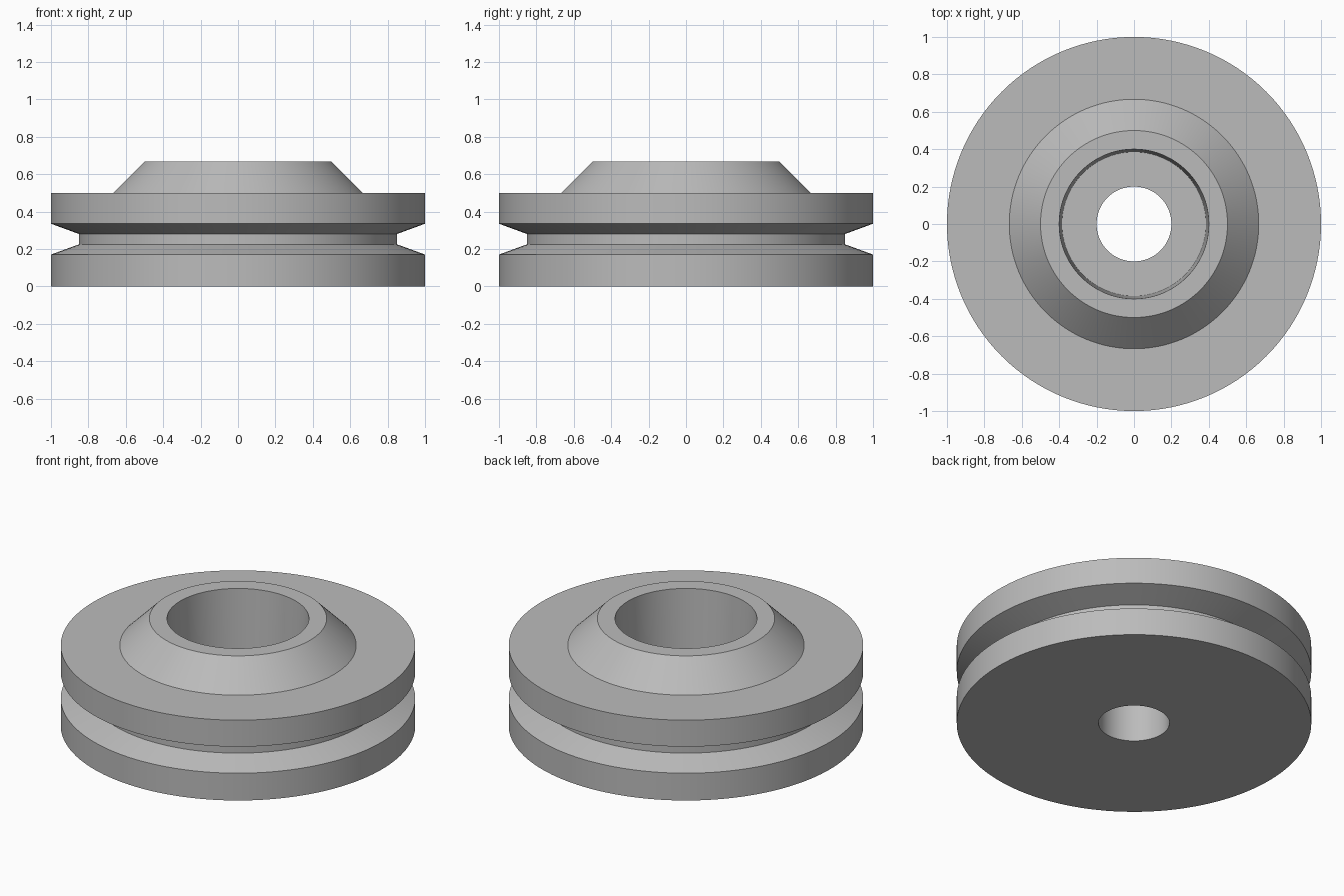
import bpy
import bmesh
import math
from mathutils import Matrix, Vector

cube = bpy.data.objects.get("Cube")
if cube:
    bpy.data.objects.remove(cube, do_unlink=True)

SEGMENTS = 128

# Single plain grey
grey = bpy.data.materials.new("plain grey")
grey.use_nodes = True
colour = (0.5, 0.5, 0.5, 1)
grey.diffuse_color = colour
grey.node_tree.nodes["Principled BSDF"].inputs["Base Color"].default_value = colour

# Closed half section as (radius, height), from the bore outwards
section = [
    (0.20, 0.00), (1.00, 0.00), (1.00, 0.17),    # lower flange
    (0.85, 0.225), (0.85, 0.28),                 # rim groove
    (1.00, 0.335), (1.00, 0.50),                 # upper flange
    (0.667, 0.50), (0.50, 0.667),                # conical hub
    (0.40, 0.667), (0.385, 0.25), (0.20, 0.25),  # drafted counterbore
]


def lathe(name, profile, material):
    """Revolve a closed section around z."""
    bm = bmesh.new()
    verts = [bm.verts.new((r, 0, z)) for r, z in profile]
    edges = [bm.edges.new((v, verts[(i + 1) % len(verts)]))
             for i, v in enumerate(verts)]
    bmesh.ops.spin(bm, geom=verts + edges, cent=(0, 0, 0), axis=(0, 0, 1),
                   angle=math.tau, steps=SEGMENTS, use_merge=True)
    bmesh.ops.remove_doubles(bm, verts=bm.verts[:], dist=0.0001)
    bmesh.ops.recalc_face_normals(bm, faces=bm.faces[:])
    mesh = bpy.data.meshes.new(name)
    bm.to_mesh(mesh)
    bm.free()
    mesh.materials.append(material)
    obj = bpy.data.objects.new(name, mesh)
    bpy.context.collection.objects.link(obj)
    return obj


# Grooved wheel with hub and stepped bore
wheel = lathe("grooved_wheel", section, grey)
bpy.ops.object.select_all(action="DESELECT")
wheel.select_set(True)
bpy.context.view_layer.objects.active = wheel
bpy.ops.object.shade_smooth_by_angle(angle=math.radians(15))
